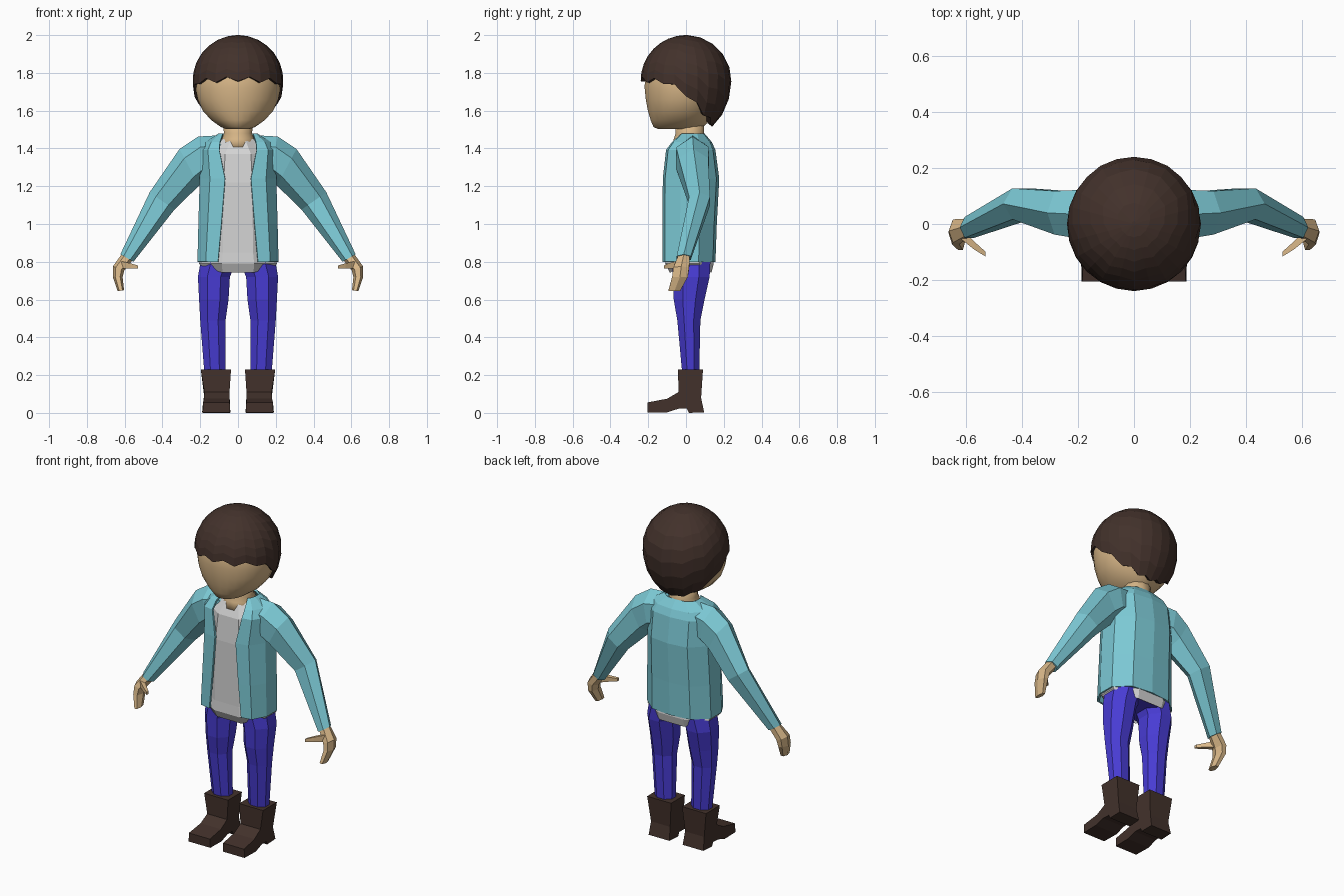
import bpy, bmesh, math
from math import sin, cos, pi

if "Cube" in bpy.data.objects:
    bpy.data.objects.remove(bpy.data.objects["Cube"])


def material(name, r, g, b):
    m = bpy.data.materials.new(name)
    m.diffuse_color = (r, g, b, 1)
    m.use_nodes = True
    m.node_tree.nodes["Principled BSDF"].inputs["Base Color"].default_value = m.diffuse_color
    return m


SKIN = material("skin", 0.70, 0.48, 0.25)
BROWN = material("dark brown", 0.055, 0.031, 0.024)
TEAL = material("teal", 0.20, 0.58, 0.66)
GREY = material("light grey", 0.66, 0.66, 0.66)
BLUE = material("blue", 0.065, 0.045, 0.66)


def loft(name, rings, mat, closed=True, caps=(True, True), smooth=False, mirror=False, shell=0):
    """Skin a list of equal-length point rings into one object."""
    bm = bmesh.new()
    vs = [[bm.verts.new(p) for p in ring] for ring in rings]
    n = len(vs[0])
    for a, b in zip(vs, vs[1:]):
        for i in range(n if closed else n - 1):
            j = (i + 1) % n
            bm.faces.new((a[i], a[j], b[j], b[i]))
    if caps[0]:
        bm.faces.new(vs[0])
    if caps[1]:
        bm.faces.new(vs[-1])
    bmesh.ops.recalc_face_normals(bm, faces=bm.faces[:])
    me = bpy.data.meshes.new(name)
    bm.to_mesh(me)
    bm.free()
    me.materials.append(mat)
    for p in me.polygons:
        p.use_smooth = smooth
    ob = bpy.data.objects.new(name, me)
    bpy.context.collection.objects.link(ob)
    if shell:
        s = ob.modifiers.new("thickness", 'SOLIDIFY')
        s.thickness, s.offset = shell, 0
    if mirror:
        ob.modifiers.new("mirror", 'MIRROR')
    return ob


def flat_ring(z, x0, x1, y0, y1, n=8):
    """Horizontal polygon with flat sides touching the given bounds."""
    k = 1 / cos(pi / n)
    return [((x0 + x1) / 2 + k * (x1 - x0) / 2 * sin(t),
             (y0 + y1) / 2 + k * (y1 - y0) / 2 * cos(t), z)
            for t in ((i + 0.5) * 2 * pi / n for i in range(n))]


def limb_ring(x, y, z, a, b, deg, n=6):
    """Limb section: half width a along an xz direction at deg, b along y."""
    u, w = cos(math.radians(deg)), sin(math.radians(deg))
    return [(x + a * u * cos(t), y + b * sin(t), z + a * w * cos(t))
            for t in ((i + 0.5) * 2 * pi / n if n == 4 else i * 2 * pi / n for i in range(n))]


def interp(table, x):
    for (x0, y0), (x1, y1) in zip(table, table[1:]):
        if x <= x1:
            return y0 + (y1 - y0) * (x - x0) / (x1 - x0)
    return table[-1][1]


# Head: z, half width, front y, back y
head = [(1.502, .06, -.145, .07), (1.513, .09, -.172, .09), (1.55, .142, -.187, .13),
        (1.60, .187, -.202, .16), (1.66, .213, -.213, .19), (1.72, .225, -.219, .21),
        (1.78, .224, -.217, .21), (1.86, .195, -.19, .19), (1.93, .12, -.12, .12)]
loft("head", [flat_ring(z, -w, w, f, b, 28) for z, w, f, b in head], SKIN, smooth=True)
loft("neck", [flat_ring(z, -w, w, .02 - w, .02 + w, 12) for z, w in
              ((1.40, .095), (1.45, .085), (1.48, .075), (1.56, .078))], SKIN, smooth=True)

# Hair: dome whose lower edge follows the azimuth, ragged at the fringe
edge = [(0, 1.768), (60, 1.755), (85, 1.71), (105, 1.635), (130, 1.565), (150, 1.54), (180, 1.53)]
SEG, ROWS, MID, RAD = 24, 8, 1.76, .225
hair = []
for r in range(ROWS + 1):
    t = max(r / ROWS, .015)
    ring = []
    for i in range(SEG):
        phi = 2 * pi * i / SEG
        az = math.degrees(phi) if phi <= pi else 360 - math.degrees(phi)
        low = interp(edge, az) + (.012 if i % 2 else -.014) * (1 if az < 140 else .4)
        dz = low - MID
        th = t * math.acos(dz / (RAD if dz > 0 else .285))
        c = cos(th)
        ring.append((RAD * sin(th) * sin(phi), -RAD * sin(th) * cos(phi),
                     MID + c * (RAD if c > 0 else .285)))
    hair.append(ring)
loft("hair", hair, BROWN, caps=(True, False), shell=.03)

# Shirt: z, half width, front y, back y
shirt = [(.75, .197, -.085, .135), (.79, .207, -.11, .147), (.85, .192, -.107, .14),
         (1.0, .188, -.107, .143), (1.22, .183, -.107, .155), (1.37, .165, -.092, .14),
         (1.45, .09, -.052, .09)]
rings = [flat_ring(z, -w, w, f, b) for z, w, f, b in shirt]
rings[0] = [(x, y, z + (.03 if abs(x) > .15 else -.008)) for x, y, z in rings[0]]
loft("shirt", rings, GREY, caps=(False, True))

# Hips and trouser legs
loft("hips", [flat_ring(.752, -.18, .18, -.075, .125), flat_ring(.9, -.17, .17, -.08, .12)], BLUE)
legs = [(.82, .0, .195, -.075, .13), (.72, .043, .212, -.07, .125), (.60, .05, .206, -.065, .098),
        (.49, .066, .2, -.046, .076), (.21, .065, .178, -.02, .07)]
loft("trouser_leg", [flat_ring(*r) for r in legs], BLUE, mirror=True)

# Jacket: z, opening half width, half width, front y, back y
jacket = [(.80, .105, .209, -.118, .15), (1.0, .087, .204, -.118, .157), (1.24, .068, .197, -.117, .17),
          (1.39, .098, .195, -.10, .15), (1.43, .095, .17, -.07, .132), (1.474, .08, .10, -.02, .095)]
rings = []
for z, o, w, f, b in jacket:
    half = [(o, 0), (o + .6 * (w - o), .04), (w, .32), (w, .68), (.6 * w, .95)]
    right = [(x, f + t * (b - f), z) for x, t in half]
    rings.append(right + [(0, b, z)] + [(-x, y, z) for x, y, z in reversed(right)])
loft("jacket", rings, TEAL, closed=False, caps=(False, False), shell=.012)

# Sleeves, hands and thumbs: centre, half sizes, section angle
sleeve = [(.09, .035, 1.37, .10, .08, 92), (.19, .035, 1.35, .115, .10, 80),
          (.258, .04, 1.30, .11, .09, 62), (.402, .072, 1.122, .08, .064, 35),
          (.588, -.012, .82, .04, .043, 30)]
loft("sleeve", [limb_ring(*r) for r in sleeve], TEAL, mirror=True)
palm = [(.583, -.01, .83, .033, .034, 30), (.632, -.025, .765, .032, .048, 20),
        (.637, -.032, .72, .026, .048, 0), (.62, -.062, .647, .017, .036, -10)]
loft("hand", [limb_ring(*r) for r in palm], SKIN, mirror=True)
thumb = [(.617, -.035, .783, .028, .028, 90), (.57, -.078, .778, .02, .02, 90),
         (.53, -.108, .772, .012, .012, 90)]
loft("thumb", [limb_ring(*r, n=4) for r in thumb], SKIN, mirror=True)

# Boots: side profile (y, z, inner x, outer x) extruded across
boot = [(-.205, .003, .042, .187), (-.205, .055, .044, .185), (-.10, .075, .044, .18),
        (-.04, .11, .045, .178), (-.042, .23, .037, .197), (.09, .23, .037, .197),
        (.08, .08, .05, .178), (.096, .003, .045, .183), (.015, 0, .042, .185),
        (.005, .022, .042, .185), (-.04, .022, .042, .187), (-.10, .003, .04, .19)]
loft("boot", [[(a, y, z) for y, z, a, b in boot], [(b, y, z) for y, z, a, b in boot]],
     BROWN, mirror=True)
